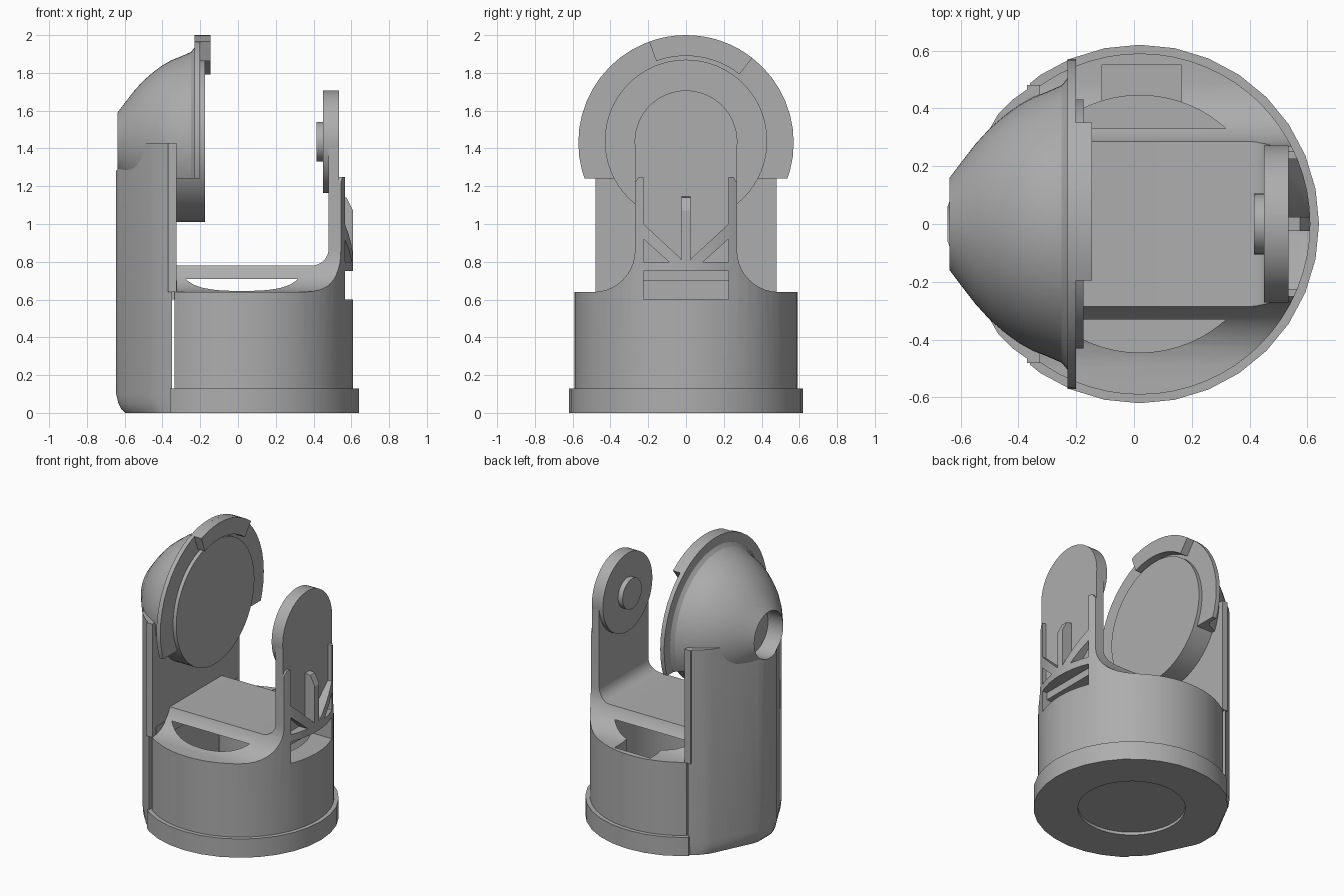
import bpy, bmesh
from math import sin, cos, pi, radians

cube = bpy.data.objects.get("Cube")
if cube:
    bpy.data.objects.remove(cube, do_unlink=True)

grey = bpy.data.materials.new("plain_grey")
grey.use_nodes = True
grey.diffuse_color = (0.42, 0.42, 0.42, 1)
grey.node_tree.nodes["Principled BSDF"].inputs["Base Color"].default_value = (0.42, 0.42, 0.42, 1)

CX = 0.02      # centre of the round body in x
HUB = 1.43     # height of the pivot axis


def loft(name, rings):
    """Skin a stack of equal-length rings and cap both ends."""
    bm = bmesh.new()
    loops = [[bm.verts.new(p) for p in ring] for ring in rings]
    n = len(loops[0])
    for a, b in zip(loops, loops[1:]):
        for i in range(n):
            j = (i + 1) % n
            bm.faces.new((a[i], a[j], b[j], b[i]))
    bm.faces.new(loops[0])
    bm.faces.new(loops[-1])
    bmesh.ops.recalc_face_normals(bm, faces=bm.faces)
    mesh = bpy.data.meshes.new(name)
    bm.to_mesh(mesh)
    bm.free()
    mesh.materials.append(grey)
    ob = bpy.data.objects.new(name, mesh)
    bpy.context.collection.objects.link(ob)
    return ob


def prism(name, axis, pts, lo, hi):
    """Extrude a flat outline along an axis."""
    place = {"x": lambda p, t: (t, p[0], p[1]),
             "y": lambda p, t: (p[0], t, p[1]),
             "z": lambda p, t: (p[0], p[1], t)}[axis]
    return loft(name, [[place(p, t) for p in pts] for t in (lo, hi)])


def box(name, x, y, z):
    return prism(name, "z", [(x[0], y[0]), (x[1], y[0]), (x[1], y[1]), (x[0], y[1])], *z)


def arc(cx, cy, r, start, end, n):
    return [(cx + r * cos(radians(start + (end - start) * i / n)),
             cy + r * sin(radians(start + (end - start) * i / n))) for i in range(n + 1)]


def disc(name, axis, centre, r, lo, hi, n=64):
    return prism(name, axis, arc(*centre, r, 0, 360, n)[:-1], lo, hi)


def boolean(ob, cutter, op="DIFFERENCE"):
    mod = ob.modifiers.new("cut", "BOOLEAN")
    mod.operation, mod.object, mod.solver = op, cutter, "EXACT"
    with bpy.context.temp_override(object=ob, active_object=ob, selected_objects=[ob]):
        bpy.ops.object.modifier_apply(modifier=mod.name)
    bpy.data.objects.remove(cutter, do_unlink=True)
    return ob


def drum_limit():
    return disc("limit", "z", (CX, 0), 0.59, -0.1, 2)


# Base ring with a shallow recess underneath
base = disc("base_ring", "z", (CX, 0), 0.62, 0, 0.13, 32)
boolean(base, box("cutter", (-1, -0.36), (-1, 1), (-1, 1)))
boolean(base, disc("cutter", "z", (CX, 0), 0.34, -0.1, 0.02, 48))

# Drum, platform and arm: one silhouette extruded in x, trimmed round
half = [(0.7, 0.1), (0.7, 0.64)] + arc(0.49, 0.86, 0.22, 270, 180, 10) + [(0.27, 1.22), (0.25, 1.25)]
outline = half + [(-y, z) for y, z in reversed(half)]
body = prism("drum_and_arm", "x", outline, -0.335, 0.7)
boolean(body, drum_limit(), "INTERSECT")
above = [(-1, 2), (-1, 0.78)] + arc(0.39, 0.87, 0.09, 270, 360, 8) + [(0.48, 2)]
boolean(body, prism("cutter", "y", above, -1, 1))

# Hollow inside, open through a crescent on each side of the platform
hollow = disc("cutter", "z", (CX, 0), 0.445, 0.12, 1)
boolean(hollow, box("keep", (-1, 1), (-0.33, 0.33), (0.71, 2)))
boolean(body, hollow)
# Rim notch at the back, arm recess and window
for x, y, z in [((-0.11, 0.165), (0.4, 0.55), (0.54, 0.9)),
                ((0.535, 1), (-0.225, 0.225), (0.8, 2)),
                ((0.53, 1), (-0.225, 0.225), (0.6, 0.75)),
                ((0.4, 1), (-0.225, 0.225), (0.6, 0.7))]:
    boolean(body, box("cutter", x, y, z))

# Arm ribs
rib = [(0.5, 0.78), (0.65, 0.78), (0.65, 1.07), (0.61, 1.07), (0.575, 1.14), (0.5, 1.15)]
centre_rib = prism("centre_rib", "y", rib, -0.025, 0.025)
boolean(centre_rib, drum_limit(), "INTERSECT")
for side, label in ((1, "back"), (-1, "front")):
    brace = [(0.01, 0.79), (0.08, 0.79), (0.225, 0.92), (0.225, 1.0), (0.03, 0.82)]
    ob = prism(label + "_diagonal_rib", "x", [(side * y, z) for y, z in brace], 0.5, 0.7)
    boolean(ob, drum_limit(), "INTERSECT")

# Arm head with pivot button
box("arm_neck", (0.48, 0.535), (-0.27, 0.27), (1.15, HUB))
disc("arm_head", "x", (0, HUB + 0.005), 0.272, 0.45, 0.535)
disc("pivot_button", "x", (0, HUB + 0.005), 0.105, 0.415, 0.46, 40)

# Tall housing with a rounded foot
edge = [(-0.35, 0.48), (-0.42, 0.43), (-0.47, 0.38), (-0.59, 0.17), (-0.63, 0.1), (-0.645, 0.06)]
plan = edge + [(x, -y) for x, y in reversed(edge)]
foot = [(0, 0.84), (0.02, 0.91), (0.05, 0.96), (0.1, 1), (HUB, 1)]
housing = loft("housing", [[(-0.35 + (x + 0.35) * s, y, z) for x, y in plan] for z, s in foot])
bore = lambda: disc("cutter", "x", (0, HUB), 0.16, -0.8, -0.52, 40)
boolean(housing, bore())
box("housing_inner_plate", (-0.37, -0.325), (-0.48, 0.48), (0.64, HUB))
box("housing_lip", (-0.36, -0.322), (-0.445, 0.445), (0.6, 0.7))

# Dome turned about the pivot axis
profile = [(-0.21, 0.54), (-0.225, 0.51), (-0.25, 0.48), (-0.3, 0.458), (-0.35, 0.438), (-0.4, 0.41),
           (-0.45, 0.373), (-0.5, 0.33), (-0.55, 0.275), (-0.6, 0.21), (-0.645, 0.15)]
dome = loft("dome", [[(x, y, z) for y, z in arc(0, HUB, r, 0, 360, 64)[:-1]] for x, r in profile])
boolean(dome, box("cutter", (-1, 1), (-1, 1), (0, 1.24)))
boolean(dome, bore())

# Flange, face disc and raised tab
flange = disc("flange", "x", (0, HUB), 0.57, -0.23, -0.2, 48)
boolean(flange, box("cutter", (-1, 1), (-1, 1), (0, 1.24)))
disc("face_disc", "x", (0, HUB + 0.01), 0.43, -0.325, -0.175)
tab = arc(0, HUB, 0.57, 52, 110, 12) + arc(0, HUB, 0.46, 110, 52, 12)
prism("flange_tab", "x", tab, -0.23, -0.145)

# Smooth the curved faces, keep the edges crisp
bpy.ops.object.select_all(action="DESELECT")
for ob in bpy.context.collection.objects:
    if ob.type == "MESH":
        ob.select_set(True)
        bpy.context.view_layer.objects.active = ob
bpy.ops.object.shade_smooth_by_angle(angle=radians(25))
